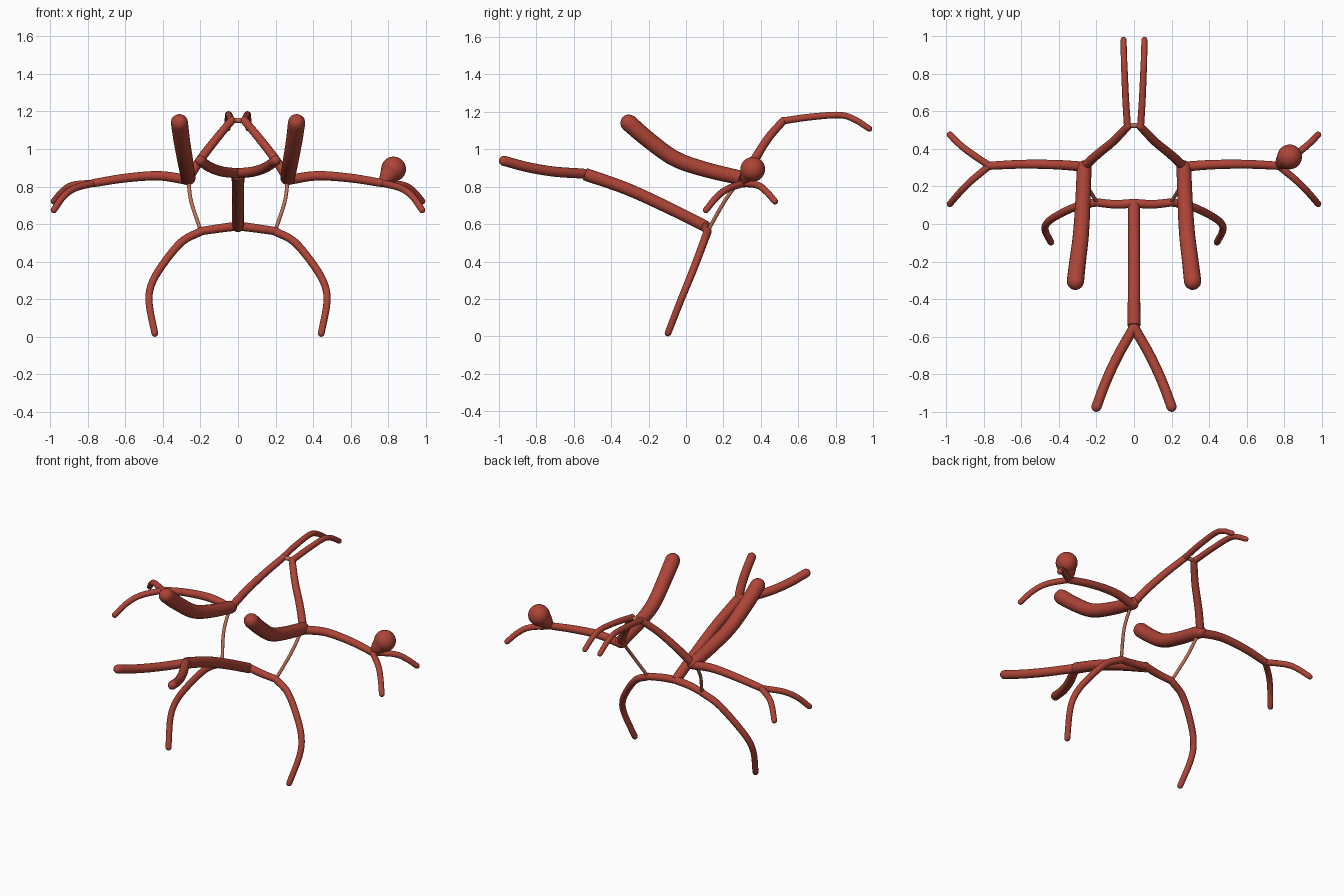
import bpy, bmesh, math
from mathutils import Vector

if "Cube" in bpy.data.objects:
    bpy.data.objects.remove(bpy.data.objects["Cube"])


def material(name, rgb):
    m = bpy.data.materials.new(name)
    m.diffuse_color = (*rgb, 1)
    m.use_nodes = True
    m.node_tree.nodes["Principled BSDF"].inputs["Base Color"].default_value = m.diffuse_color
    return m


RED = material("artery red", (0.42, 0.058, 0.038))
PALE = material("pale link red", (0.52, 0.16, 0.10))
SIDES = 20


def smooth_path(pts, steps=7):
    """Catmull-Rom path through (position, radius) pairs."""
    ext = [pts[0] * 2 - pts[1]] + pts + [pts[-1] * 2 - pts[-2]]
    out = []
    for i in range(1, len(ext) - 2):
        a, b, c, d = ext[i - 1:i + 3]
        for k in range(steps):
            t = k / steps
            out.append((b * 2 + (c - a) * t + (a * 2 - b * 5 + c * 4 - d) * t * t
                        + (b * 3 - a - c * 3 + d) * t ** 3) * 0.5)
    return out + [pts[-1]]


def tube(name, points, r0, r1, mat=RED, domed=True, mirror=False):
    """Sweep a round section along a path, optionally with domed ends."""
    sx = -1 if mirror else 1
    path = smooth_path([Vector((p[0] * sx, p[1], p[2])) for p in points])
    n = len(path)
    tans = [(path[min(i + 1, n - 1)] - path[max(i - 1, 0)]).normalized() for i in range(n)]
    rad = [r0 + (r1 - r0) * i / (n - 1) for i in range(n)]
    stations = [(path[i], tans[i], rad[i]) for i in range(n)]
    if domed:
        angles = [math.radians(a) for a in (25, 50, 70, 85)]
        head = [(path[0] - tans[0] * r0 * math.sin(a), tans[0], r0 * math.cos(a)) for a in reversed(angles)]
        tail = [(path[-1] + tans[-1] * r1 * math.sin(a), tans[-1], r1 * math.cos(a)) for a in angles]
        stations = head + stations + tail
    bm = bmesh.new()
    normal = stations[0][1].orthogonal().normalized()
    rings = []
    for pos, tan, r in stations:
        normal = (normal - tan * normal.dot(tan)).normalized()
        side = tan.cross(normal)
        rings.append([bm.verts.new(pos + (normal * math.cos(2 * math.pi * j / SIDES)
                                          + side * math.sin(2 * math.pi * j / SIDES)) * r)
                      for j in range(SIDES)])
    for a, b in zip(rings, rings[1:]):
        for j in range(SIDES):
            k = (j + 1) % SIDES
            bm.faces.new((a[j], a[k], b[k], b[j]))
    bm.faces.new(rings[0][::-1])
    bm.faces.new(rings[-1])
    bmesh.ops.recalc_face_normals(bm, faces=bm.faces)
    me = bpy.data.meshes.new(name)
    bm.to_mesh(me)
    bm.free()
    me.materials.append(mat)
    ob = bpy.data.objects.new(name, me)
    bpy.context.collection.objects.link(ob)
    finish(ob)
    return ob


def finish(ob):
    bpy.ops.object.select_all(action='DESELECT')
    ob.select_set(True)
    bpy.context.view_layer.objects.active = ob
    bpy.ops.object.shade_smooth_by_angle(angle=math.radians(45))


# central trunk
tube("central_trunk", [(0, 0.11, 0.585), (0, -0.1, 0.69), (0, -0.32, 0.79), (0, -0.54, 0.867)],
     0.031, 0.034, domed=False)

# paired vessels: name, path on the +x side, start radius, end radius, material
PAIRS = [
    ("lower_inlet", [(0, -0.55, 0.87), (0.085, -0.7, 0.88), (0.15, -0.84, 0.903), (0.2, -0.973, 0.938)],
     0.027, 0.027, RED),
    ("upper_inlet", [(0.312, -0.305, 1.14), (0.3, -0.2, 1.05), (0.283, -0.06, 0.95),
                     (0.273, 0.1, 0.893), (0.265, 0.30, 0.845)], 0.046, 0.039, RED),
    ("rising_branch", [(0.26, 0.31, 0.85), (0.195, 0.37, 0.95), (0.11, 0.44, 1.06), (0.033, 0.52, 1.152)],
     0.025, 0.021, RED),
    ("top_branch", [(0.035, 0.52, 1.152), (0.044, 0.66, 1.172), (0.051, 0.82, 1.183),
                    (0.054, 0.9, 1.16), (0.055, 0.98, 1.11)], 0.019, 0.016, RED),
    ("side_branch", [(0.265, 0.305, 0.835), (0.42, 0.316, 0.857), (0.6, 0.318, 0.845), (0.77, 0.31, 0.818)],
     0.027, 0.022, RED),
    ("side_rear_fork", [(0.77, 0.31, 0.818), (0.88, 0.385, 0.807), (0.935, 0.43, 0.773), (0.98, 0.475, 0.722)],
     0.019, 0.017, RED),
    ("side_front_fork", [(0.77, 0.31, 0.818), (0.87, 0.226, 0.79), (0.93, 0.165, 0.745), (0.98, 0.107, 0.675)],
     0.019, 0.017, RED),
    ("lower_arm", [(0, 0.11, 0.59), (0.1, 0.105, 0.577), (0.2, 0.115, 0.562)], 0.024, 0.022, RED),
    ("lower_curl", [(0.2, 0.115, 0.56), (0.3, 0.095, 0.505), (0.4, 0.05, 0.385), (0.46, 0.008, 0.28),
                    (0.473, -0.033, 0.18), (0.443, -0.096, 0.018)], 0.022, 0.018, RED),
    ("thin_side_link", [(0.265, 0.29, 0.84), (0.249, 0.205, 0.72), (0.2, 0.12, 0.57)], 0.010, 0.010, PALE),
]
for name, pts, r0, r1, mat in PAIRS:
    for mirror, label in ((False, "right"), (True, "left")):
        tube(f"{name}_{label}", pts, r0, r1, mat, mirror=mirror)

# short bridge between the two top branches
tube("top_bridge", [(-0.035, 0.52, 1.152), (0, 0.525, 1.152), (0.035, 0.52, 1.152)], 0.013, 0.013, PALE)

# one-sided bulb and its flaring neck
bpy.ops.mesh.primitive_uv_sphere_add(segments=32, ring_count=20, radius=0.066, location=(0.828, 0.357, 0.893))
bulb = bpy.context.object
bulb.name = "bulb"
bulb.data.materials.append(RED)
finish(bulb)
tube("bulb_neck", [(0.775, 0.315, 0.82), (0.792, 0.33, 0.846), (0.82, 0.351, 0.884)], 0.024, 0.061, domed=False)
